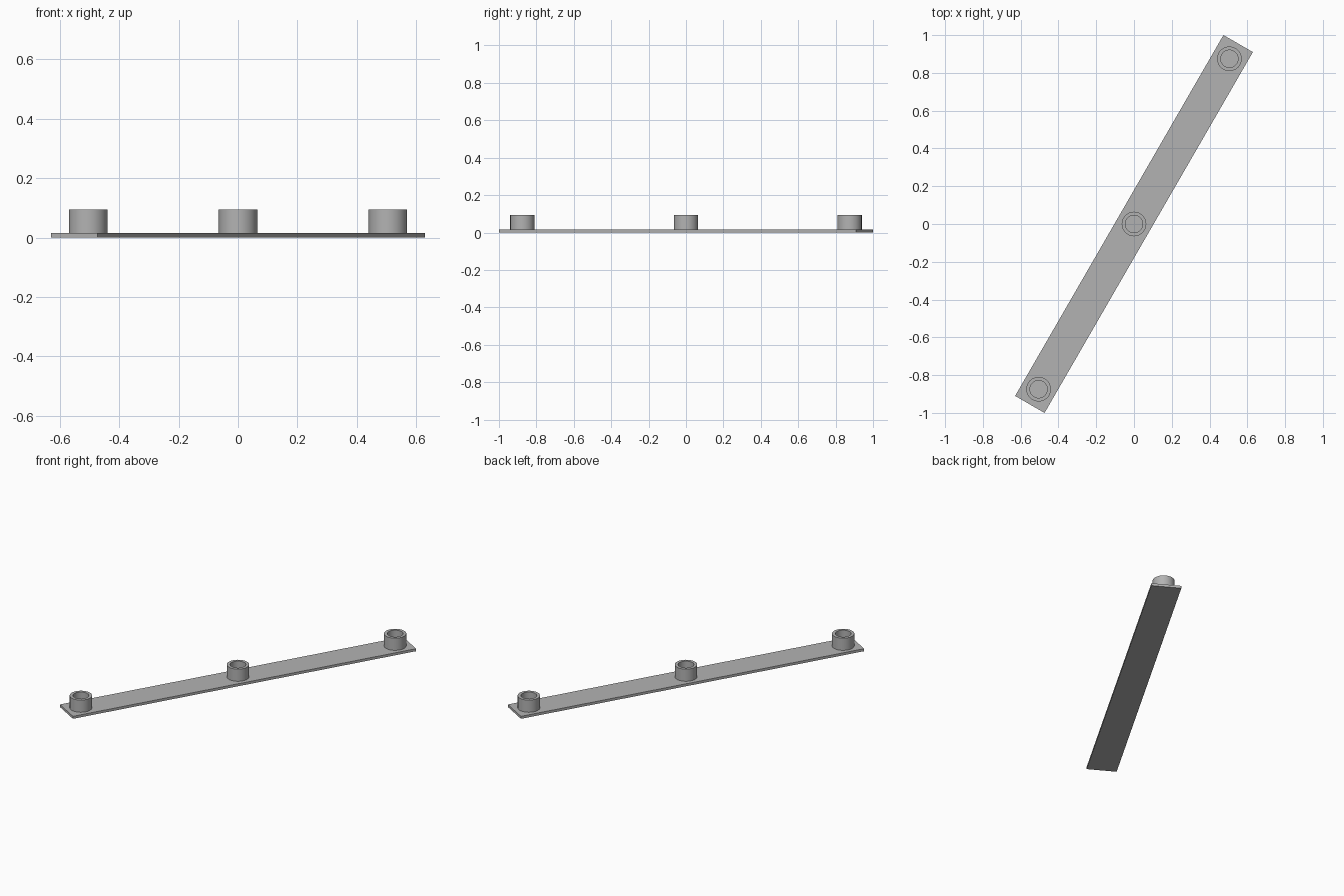
import bpy, bmesh
from math import radians, cos, sin
from mathutils import Matrix

cube = bpy.data.objects.get("Cube")
if cube:
    bpy.data.objects.remove(cube, do_unlink=True)

ANGLE = radians(60)
LENGTH, WIDTH, THICK = 2.206, 0.18, 0.016
BOSS_TOP, OUTER, INNER = 0.094, 0.065, 0.046
SPACING = 1.01

grey = bpy.data.materials.new("plain_grey")
grey.use_nodes = True
colour = (0.45, 0.45, 0.45, 1)
grey.diffuse_color = colour
grey.node_tree.nodes["Principled BSDF"].inputs["Base Color"].default_value = colour


def add_object(name, bm):
    mesh = bpy.data.meshes.new(name)
    bmesh.ops.recalc_face_normals(bm, faces=bm.faces)
    bm.to_mesh(mesh)
    bm.free()
    mesh.materials.append(grey)
    obj = bpy.data.objects.new(name, mesh)
    bpy.context.collection.objects.link(obj)
    return obj


# Flat diagonal strip
bm = bmesh.new()
bmesh.ops.create_cube(bm, size=1, matrix=Matrix.Rotation(ANGLE, 4, "Z")
                      @ Matrix.Diagonal((LENGTH, WIDTH, THICK, 1)))
strip = add_object("strip", bm)
strip.location.z = THICK / 2


# Hollow round sleeve, made by spinning its rectangular wall section
def sleeve(name, distance):
    bm = bmesh.new()
    section = [(INNER, THICK), (OUTER, THICK), (OUTER, BOSS_TOP), (INNER, BOSS_TOP)]
    verts = [bm.verts.new((r, 0, z)) for r, z in section]
    edges = [bm.edges.new((verts[i], verts[(i + 1) % 4])) for i in range(4)]
    bmesh.ops.spin(bm, geom=verts + edges, axis=(0, 0, 1), cent=(0, 0, 0),
                   angle=radians(360), steps=48, use_merge=True)
    bmesh.ops.remove_doubles(bm, verts=bm.verts, dist=0.0001)
    obj = add_object(name, bm)
    obj.location = (distance * cos(ANGLE), distance * sin(ANGLE), 0)
    bpy.ops.object.select_all(action="DESELECT")
    obj.select_set(True)
    bpy.context.view_layer.objects.active = obj
    bpy.ops.object.shade_smooth_by_angle(angle=radians(30))


for name, side in (("front_sleeve", -1), ("middle_sleeve", 0), ("back_sleeve", 1)):
    sleeve(name, side * SPACING)
